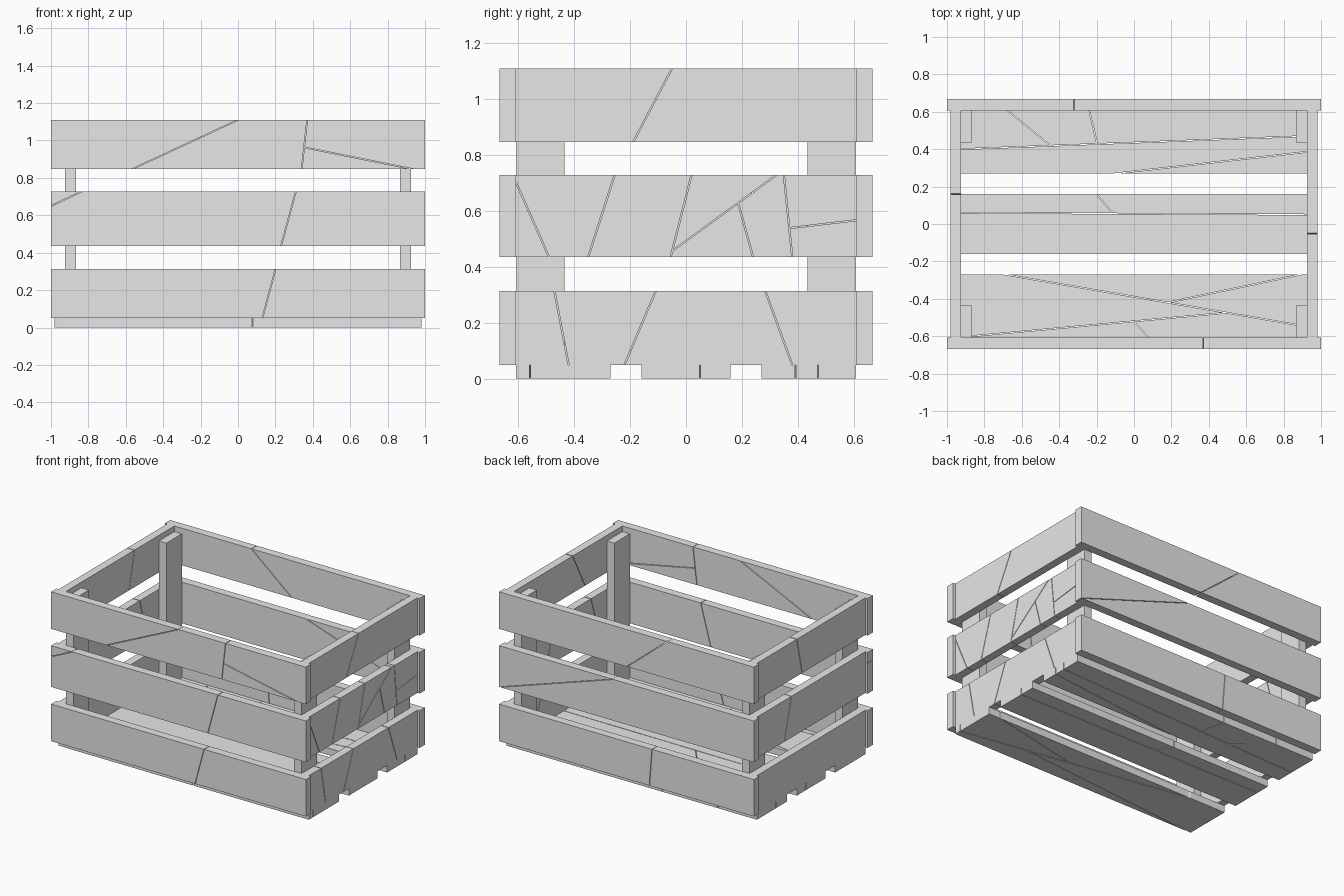
import bpy, bmesh
from mathutils import Vector

old = bpy.data.objects.get("Cube")
if old:
    bpy.data.objects.remove(old, do_unlink=True)

wood = bpy.data.materials.new("plain grey wood")
wood.use_nodes = True
wood.diffuse_color = (0.8, 0.8, 0.8, 1)
wood.node_tree.nodes["Principled BSDF"].inputs["Base Color"].default_value = (0.8, 0.8, 0.8, 1)

GAP = 0.004  # width of a crack


def clip(poly, point, normal):
    """Keep the part of a convex outline on the positive side of a line."""
    kept = []
    for a, b in zip(poly, poly[1:] + poly[:1]):
        da, db = (a - point).dot(normal), (b - point).dot(normal)
        if da >= 0:
            kept.append(a)
        if da * db < 0:
            kept.append(a.lerp(b, da / (da - db)))
    return kept


def inside(poly, p):
    return all((b - a).cross(p - a) >= 0 for a, b in zip(poly, poly[1:] + poly[:1]))


def board(name, u, v, t, place, cracks=()):
    """A board with outline u by v and thickness t, split along its cracks."""
    pieces = [[Vector(c) for c in ((u[0], v[0]), (u[1], v[0]), (u[1], v[1]), (u[0], v[1]))]]
    for x1, y1, x2, y2 in cracks:
        a, b = Vector((x1, y1)), Vector((x2, y2))
        n = Vector((a.y - b.y, b.x - a.x)).normalized()
        mid = (a + b) / 2
        for piece in pieces:
            if inside(piece, mid):
                pieces.remove(piece)
                halves = [clip(piece, mid + n * s * GAP / 2, n * s) for s in (1, -1)]
                pieces += [h for h in halves if len(h) > 2]
                break
    bm = bmesh.new()
    for piece in pieces:
        low, high = [[bm.verts.new(place(p.x, p.y, d)) for p in piece] for d in t]
        bm.faces.new(low[::-1])
        bm.faces.new(high)
        for i in range(len(piece)):
            j = (i + 1) % len(piece)
            bm.faces.new((low[i], low[j], high[j], high[i]))
    bmesh.ops.recalc_face_normals(bm, faces=bm.faces[:])
    mesh = bpy.data.meshes.new(name)
    bm.to_mesh(mesh)
    bm.free()
    mesh.materials.append(wood)
    bpy.context.collection.objects.link(bpy.data.objects.new(name, mesh))


def facing_y(u, v, d):
    return (u, d, v)


def facing_x(u, v, d):
    return (d, u, v)


def flat(u, v, d):
    return (u, v, d)


ROWS = {"bottom": (0.05, 0.313), "middle": (0.435, 0.728), "top": (0.847, 1.11)}

# Cracks on each wall, per row
FRONT = {
    "bottom": [(0.13, 0.05, 0.2, 0.31)],
    "middle": [(0.23, 0.435, 0.31, 0.73), (-1, 0.65, -0.83, 0.73)],
    "top": [(-0.57, 0.845, 0, 1.11), (0.34, 0.845, 0.37, 1.11), (0.37, 0.96, 0.92, 0.85)],
}
BACK = {
    "bottom": [(-0.18, 0.05, -0.2, 0.31)],
    "middle": [(0.95, 0.45, 0.1, 0.73)],
    "top": [(0, 0.845, -0.32, 1.11)],
}
RIGHT = {
    "bottom": [(-0.22, 0.05, -0.11, 0.31), (0.285, 0.31, 0.38, 0.05), (-0.47, 0.31, -0.42, 0.05)],
    "middle": [(-0.62, 0.73, -0.49, 0.435), (-0.35, 0.435, -0.255, 0.73),
               (-0.055, 0.435, 0.02, 0.73), (0.38, 0.435, 0.35, 0.73),
               (0.01, 0.5, 0.325, 0.73), (0.2, 0.58, 0.24, 0.435), (0.38, 0.54, 0.55, 0.56)],
    "top": [(-0.19, 0.845, -0.05, 1.11)],
}
LEFT = {"bottom": [], "middle": [(0.3, 0.435, 0.22, 0.73)], "top": [(0.1, 0.845, 0.16, 1.11)]}

# Wall planks
for row, z in ROWS.items():
    board(row + "_front_plank", (-1, 1), z, (-0.667, -0.608), facing_y, FRONT[row])
    board(row + "_back_plank", (-1, 1), z, (0.608, 0.667), facing_y, BACK[row])
    board(row + "_left_plank", (-0.608, 0.608), z, (0.925, 0.982), facing_x, RIGHT[row])
    board(row + "_right_plank", (-0.608, 0.608), z, (-0.982, -0.925), facing_x, LEFT[row])

# Floor slats
FLOOR = {
    "front": ((-0.608, -0.27), [(-0.69, -0.27, 0.18, -0.42), (0.18, -0.42, 0.89, -0.27),
                                (-0.87, -0.6, 0, -0.52), (0, -0.52, 0.07, -0.6)]),
    "middle": ((-0.16, 0.16), [(-0.93, 0.06, 0.93, 0.05), (-0.2, 0.16, -0.15, 0.1)]),
    "back": ((0.27, 0.608), [(-0.93, 0.4, 0.92, 0.47), (-0.68, 0.61, -0.46, 0.43),
                             (-0.24, 0.61, -0.2, 0.44), (-0.1, 0.27, 0.92, 0.385)]),
}
for name, (y, cracks) in FLOOR.items():
    board(name + "_floor_slat", (-0.982, 0.982), y, (0, 0.05), flat, cracks)

# Corner posts
for side, x in (("left", (0.867, 0.925)), ("right", (-0.925, -0.867))):
    for end, y in (("front", (-0.608, -0.435)), ("back", (0.435, 0.608))):
        board(f"{end}_{side}_post", x, y, (0.05, 1.07), flat)
